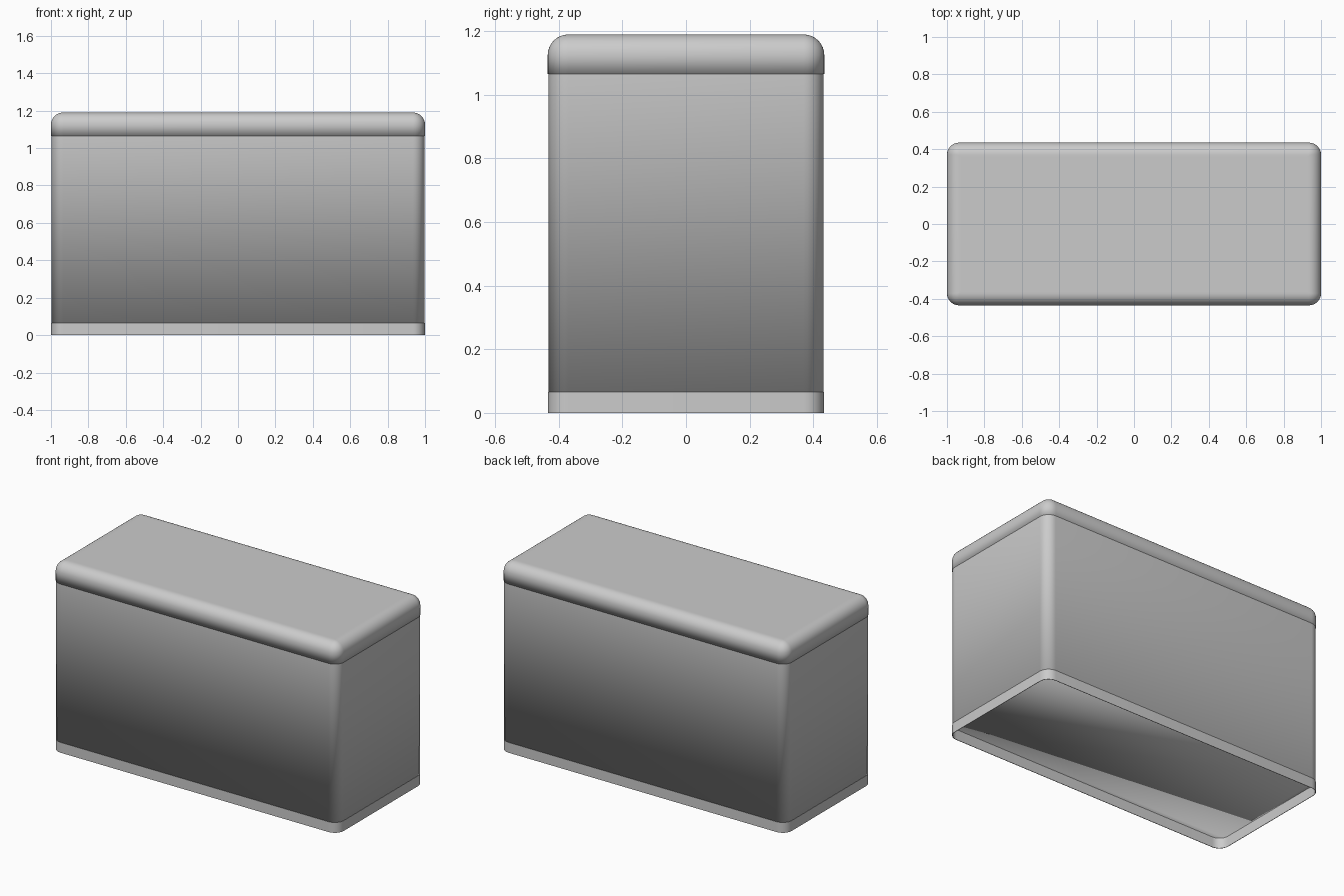
import bpy, bmesh
from math import sin, cos, pi

if "Cube" in bpy.data.objects:
    bpy.data.objects.remove(bpy.data.objects["Cube"])

HX, HY, R, SEG = 1.0, 0.435, 0.065, 8


def ring(bm, z, inset=0.0):
    """Rounded rectangle loop at height z."""
    r = max(R - inset, 0.004)
    cx, cy = HX - inset - r, HY - inset - r
    verts = []
    for q, (sx, sy) in enumerate([(1, 1), (-1, 1), (-1, -1), (1, -1)]):
        for i in range(SEG + 1):
            a = (q + i / SEG) * pi / 2
            verts.append(bm.verts.new((sx * cx + r * cos(a), sy * cy + r * sin(a), z)))
    return verts


def loft(name, levels, bottom=False, top=False, closed=False):
    """Skin a stack of (z, inset) loops, optionally capped or joined end to start."""
    bm = bmesh.new()
    rings = [ring(bm, z, inset) for z, inset in levels]
    pairs = list(zip(rings, rings[1:]))
    if closed:
        pairs.append((rings[-1], rings[0]))
    for a, b in pairs:
        n = len(a)
        for i in range(n):
            j = (i + 1) % n
            bm.faces.new((a[i], a[j], b[j], b[i]))
    if bottom:
        bm.faces.new(rings[0][::-1])
    if top:
        bm.faces.new(rings[-1])
    for f in bm.faces:
        f.smooth = True
    me = bpy.data.meshes.new(name)
    bm.to_mesh(me)
    bm.free()
    ob = bpy.data.objects.new(name, me)
    bpy.context.collection.objects.link(ob)
    return ob


# Thin skirt around the recessed underside
skirt = loft("base_skirt", [(0, 0.001), (0.065, 0.001), (0.065, 0.004), (0, 0.004)], closed=True)
skirt.data.set_sharp_from_angle(angle=pi / 6)

# Main box, softly shaded into its floor
loft("box_body", [(0.065, 0.002), (1.065, 0.002)], bottom=True)

# Lid with a rounded upper edge
edge = [(1.19 - R + R * sin(t), R * (1 - cos(t)))
        for t in (i / SEG * pi / 2 for i in range(SEG))]
loft("lid", [(1.065, 0)] + edge + [(1.19, R - 0.001), (1.19, R + 0.01)],
     bottom=True, top=True)
